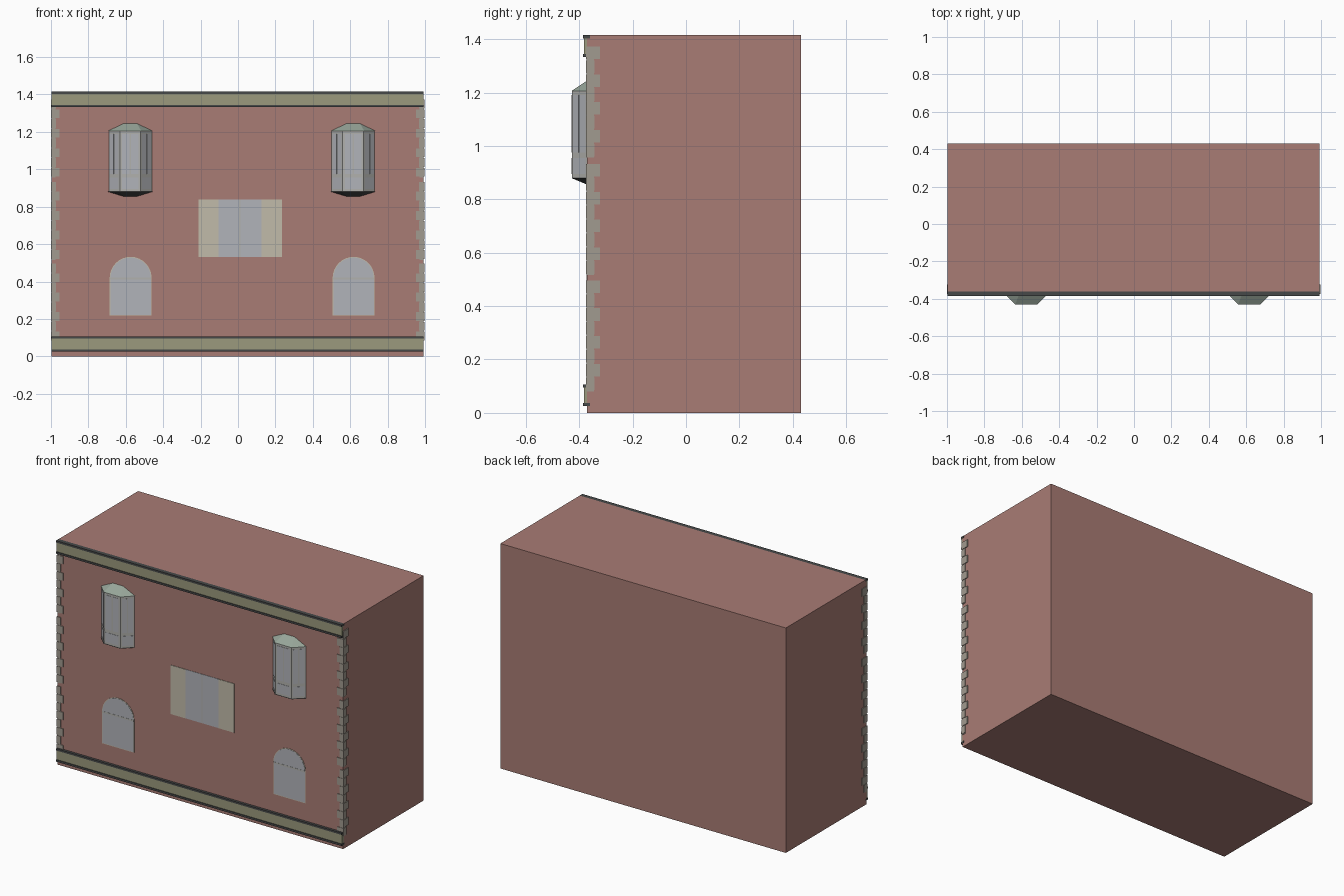
import bpy, bmesh, math
from mathutils import Matrix, Vector

if "Cube" in bpy.data.objects:
    bpy.data.objects.remove(bpy.data.objects["Cube"])

WALL = -0.37


def material(name, rgb):
    m = bpy.data.materials.new(name)
    m.diffuse_color = tuple((c / 255) ** 2.2 for c in rgb) + (1,)
    m.use_nodes = True
    m.node_tree.nodes["Principled BSDF"].inputs["Base Color"].default_value = m.diffuse_color
    return m


BRICK = material("brick", (167, 123, 116))
STONE = material("quoin_stone", (160, 153, 142))
OLIVE = material("olive_band", (153, 152, 124))
DARK = material("dark_trim", (72, 74, 74))
FRAME = material("frame", (176, 176, 172))
GLASS = material("glass", (176, 178, 184))
CREAM = material("cream", (192, 186, 168))
ROOF = material("bay_roof", (150, 164, 152))


def mesh_object(name, bm, mat):
    bmesh.ops.recalc_face_normals(bm, faces=bm.faces)
    me = bpy.data.meshes.new(name)
    bm.to_mesh(me)
    bm.free()
    ob = bpy.data.objects.new(name, me)
    bpy.context.collection.objects.link(ob)
    me.materials.append(mat)
    return ob


def add_box(bm, x0, x1, y0, y1, z0, z1):
    size = Matrix.Diagonal((x1 - x0, y1 - y0, z1 - z0, 1))
    mid = Matrix.Translation(((x0 + x1) / 2, (y0 + y1) / 2, (z0 + z1) / 2))
    return bmesh.ops.create_cube(bm, size=1, matrix=mid @ size)


def box(name, mat, *ext):
    bm = bmesh.new()
    add_box(bm, *ext)
    return mesh_object(name, bm, mat)


def solid(name, mat, verts, faces):
    bm = bmesh.new()
    vs = [bm.verts.new(v) for v in verts]
    for f in faces:
        bm.faces.new([vs[i] for i in f])
    return mesh_object(name, bm, mat)


def prism(name, mat, outline, offset):
    # closed outline swept along an offset vector
    n = len(outline)
    top = [tuple(Vector(p) + Vector(offset)) for p in outline]
    sides = [(i, (i + 1) % n, n + (i + 1) % n, n + i) for i in range(n)]
    return solid(name, mat, list(outline) + top,
                 [tuple(range(n)), tuple(range(n, 2 * n))] + sides)


# main block
box("building_body", BRICK, -0.996, 0.991, WALL, 0.43, 0, 1.415)

# cornice and plinth bands with dark edge strips
for label, z0, z1 in (("plinth", 0.025, 0.107), ("cornice", 1.333, 1.415)):
    box(label + "_band", OLIVE, -0.996, 0.991, -0.382, WALL + 0.01, z0 + 0.01, z1 - 0.01)
    for side, z in (("lower", z0), ("upper", z1 - 0.012)):
        box(f"{label}_{side}_trim", DARK, -0.997, 0.992, -0.386, WALL + 0.01, z, z + 0.012)

# corner quoins: three groups of eight alternating blocks per corner
for label, s, edge in (("left", -1, 1.0), ("right", 1, 0.996)):
    bm = bmesh.new()
    for top in (1.372, 0.932, 0.496):
        for i in range(8):
            z1 = top - i * 0.052
            side_long = i % 2 == 0
            depth = 0.047 if side_long else 0.027
            width = 0.028 if side_long else 0.045
            xs = sorted((s * edge, s * (edge - width)))
            add_box(bm, *xs, WALL - 0.004, WALL + depth, z1 - 0.047, z1)
            # recessed mortar strip under each block
            xm = sorted((s * (edge - 0.003), s * (edge - 0.025)))
            add_box(bm, *xm, WALL - 0.002, WALL + 0.025, z1 - 0.052, z1 - 0.047)
    mesh_object(label + "_quoins", bm, STONE)


def bay_window(label, cx):
    half, front, y = 0.115, 0.056, -0.427
    plan = [(cx - half, WALL), (cx - front, y), (cx + front, y), (cx + half, WALL)]
    prism(label + "_bay_body", FRAME, [(px, py, 0.88) for px, py in plan], (0, 0, 0.325))
    # hipped cap above and tapered apron below
    for part, mat, z, tip in (("roof", ROOF, 1.205, 1.245), ("apron", DARK, 0.88, 0.855)):
        hx, fx = half + 0.003, front + 0.003
        verts = [(cx - hx, WALL, z), (cx - fx, -0.43, z), (cx + fx, -0.43, z),
                 (cx + hx, WALL, z), (cx - 0.036, WALL, tip), (cx + 0.036, WALL, tip)]
        solid(f"{label}_bay_{part}", mat, verts,
              [(0, 1, 2, 3), (1, 2, 5, 4), (0, 1, 4), (2, 3, 5), (0, 3, 5, 4)])
    # two tall panes and a low panel on each of the three faces
    for k in range(3):
        a, b = Vector(plan[k]), Vector(plan[k + 1])
        d = b - a
        n = Vector((d.y, -d.x)).normalized() * 0.0015
        for j, (t0, t1, z0, z1) in enumerate(((0.1, 0.46, 0.975, 1.19),
                                              (0.54, 0.9, 0.975, 1.19),
                                              (0.1, 0.9, 0.895, 0.955))):
            p, q = a + d * t0, a + d * t1
            prism(f"{label}_bay_pane_{k}_{j}", GLASS,
                  [(p.x, p.y, z0), (q.x, q.y, z0), (q.x, q.y, z1), (p.x, p.y, z1)],
                  (n.x, n.y, 0))


def arch_outline(cx, r, z0, spring, y):
    arc = [(cx + r * math.cos(math.pi * i / 16), y, spring + r * math.sin(math.pi * i / 16))
           for i in range(17)]
    return [(cx - r, y, z0), (cx + r, y, z0)] + arc


def arched_window(label, cx):
    prism(label + "_arch_frame", CREAM,
          arch_outline(cx, 0.112, 0.218, 0.42, WALL + 0.005), (0, -0.007, 0))
    prism(label + "_arch_glass", GLASS,
          arch_outline(cx, 0.108, 0.222, 0.42, WALL), (0, -0.003, 0))
    box(label + "_arch_transom", FRAME, cx - 0.11, cx + 0.11, WALL - 0.004, WALL, 0.412, 0.422)


for label, cx in (("left", -0.576), ("right", 0.616)):
    bay_window(label, cx)
    arched_window(label, cx + 0.002)

# central window with a shutter on each side
box("centre_window_glass", GLASS, -0.105, 0.125, WALL - 0.002, WALL + 0.005, 0.53, 0.838)
box("centre_window_mullion", FRAME, 0.006, 0.014, WALL - 0.003, WALL, 0.53, 0.838)
for label, x0, x1 in (("left", -0.21, -0.105), ("right", 0.125, 0.235)):
    box(label + "_shutter", CREAM, x0, x1, WALL - 0.003, WALL + 0.005, 0.53, 0.838)
